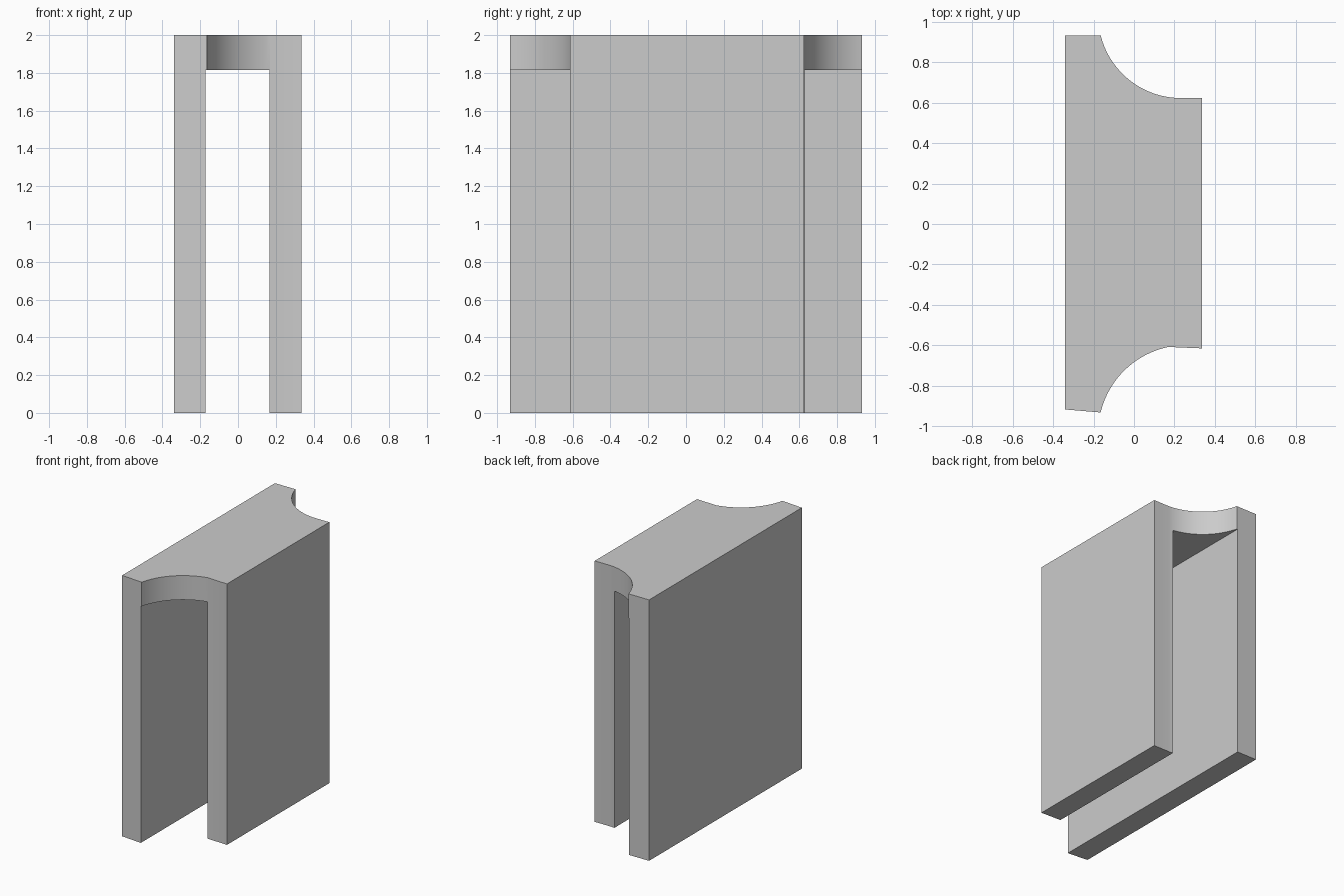
import bpy, bmesh, math

if "Cube" in bpy.data.objects:
    bpy.data.objects.remove(bpy.data.objects["Cube"])


def prism(name, outline, z0, z1):
    """Extrude a plan outline from z0 to z1."""
    bm = bmesh.new()
    face = bm.faces.new([bm.verts.new((x, y, z0)) for x, y in outline])
    ext = bmesh.ops.extrude_face_region(bm, geom=[face])
    verts = [g for g in ext["geom"] if isinstance(g, bmesh.types.BMVert)]
    bmesh.ops.translate(bm, verts=verts, vec=(0, 0, z1 - z0))
    bmesh.ops.recalc_face_normals(bm, faces=bm.faces)
    mesh = bpy.data.meshes.new(name)
    bm.to_mesh(mesh)
    bm.free()
    obj = bpy.data.objects.new(name, mesh)
    bpy.context.collection.objects.link(obj)
    return obj


def arc(center, start, end, n=20):
    """Points on an arc around center, from start to end."""
    (cx, cy), out = center, []
    polar = [(math.atan2(p[1] - cy, p[0] - cx), math.dist(p, center)) for p in (start, end)]
    (a0, r0), (a1, r1) = polar
    for i in range(n + 1):
        t = i / n
        a, r = a0 + (a1 - a0) * t, r0 + (r1 - r0) * t
        out.append((cx + r * math.cos(a), cy + r * math.sin(a)))
    return out


# Plan: long left wall, short right wall, concave arc at each end
front_arc = arc((0.25, -1.04), (-0.165, -0.932), (0.17, -0.608))
back_arc = arc((0.235, 1.03), (0.2, 0.624), (-0.165, 0.933))
plan = [(-0.34, -0.917)] + front_arc + [(0.337, -0.615), (0.337, 0.624)] + back_arc + [(-0.34, 0.933)]
channel = prism("channel_block", plan, 0, 2)

# Slot between the two walls, open below and at both ends
slot = prism("slot_cutter", [(-0.172, -1.2), (0.168, -1.2), (0.168, 1.2), (-0.172, 1.2)], -0.2, 1.815)
slot.hide_render = True
slot.hide_set(True)
cut = channel.modifiers.new("slot", "BOOLEAN")
cut.operation = "DIFFERENCE"
cut.solver = "EXACT"
cut.object = slot

# Smooth arcs, sharp corners
bpy.context.view_layer.objects.active = channel
channel.select_set(True)
bpy.ops.object.modifier_apply(modifier=cut.name)
bpy.data.objects.remove(slot, do_unlink=True)
bpy.ops.object.shade_smooth_by_angle(angle=math.radians(20))
